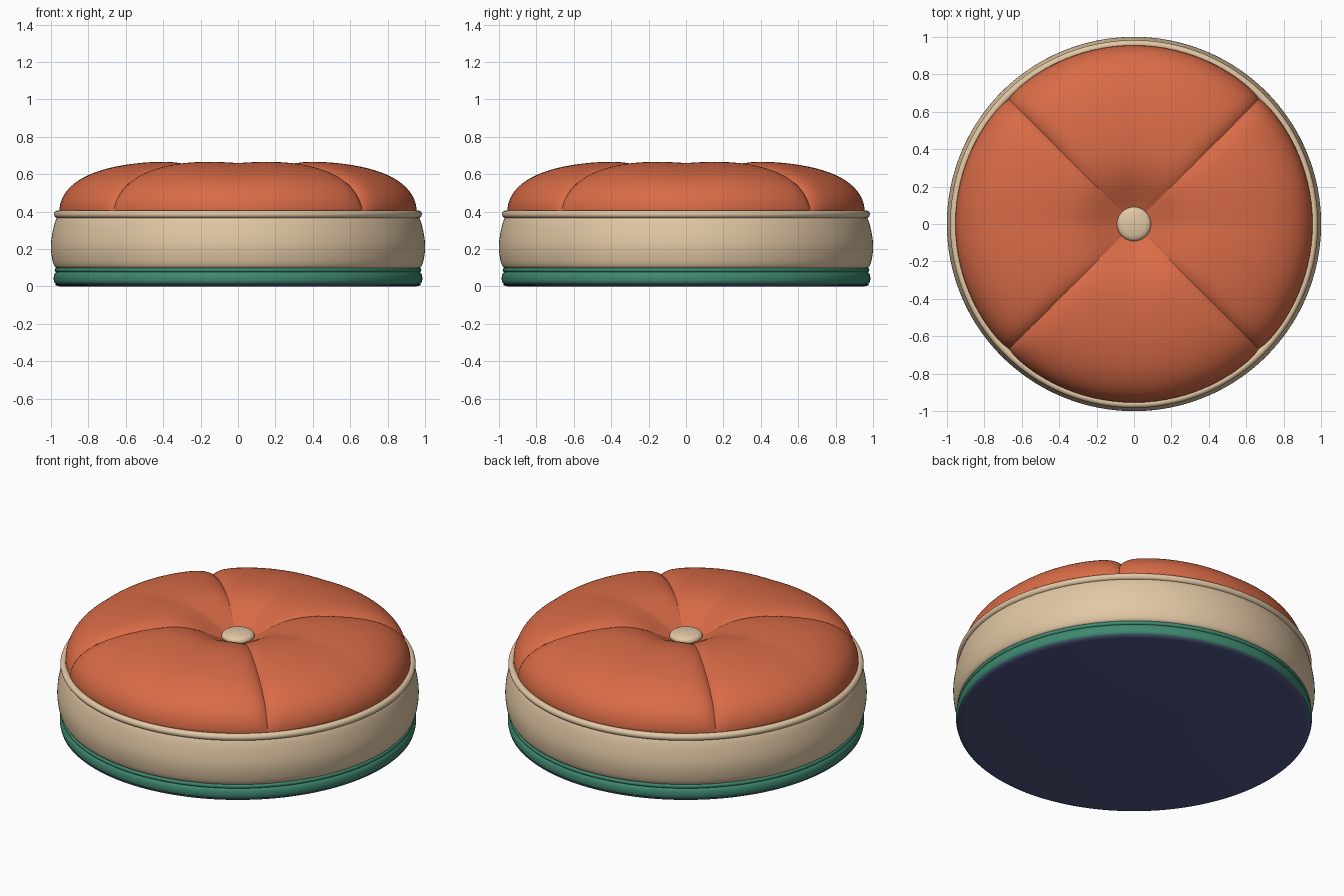
import bpy
import bmesh
from math import sin, cos, pi, exp

cube = bpy.data.objects.get("Cube")
if cube:
    bpy.data.objects.remove(cube, do_unlink=True)


def material(name, rgb):
    m = bpy.data.materials.new(name)
    m.use_nodes = True
    m.diffuse_color = (*rgb, 1)
    m.node_tree.nodes["Principled BSDF"].inputs["Base Color"].default_value = (*rgb, 1)
    return m


ORANGE = material("terracotta fabric", (0.69, 0.147, 0.062))
BEIGE = material("beige fabric", (0.76, 0.575, 0.375))
GREEN = material("green trim", (0.05, 0.25, 0.165))
NAVY = material("navy underside", (0.075, 0.094, 0.22))


def finish(name, bm, mat, angle):
    bmesh.ops.recalc_face_normals(bm, faces=bm.faces)
    mesh = bpy.data.meshes.new(name)
    bm.to_mesh(mesh)
    bm.free()
    mesh.materials.append(mat)
    obj = bpy.data.objects.new(name, mesh)
    bpy.context.collection.objects.link(obj)
    bpy.ops.object.select_all(action="DESELECT")
    bpy.context.view_layer.objects.active = obj
    obj.select_set(True)
    bpy.ops.object.shade_smooth_by_angle(angle=angle)
    return obj


def bridge(bm, rings):
    for a, b in zip(rings, rings[1:]):
        for i in range(len(a)):
            j = (i + 1) % len(a)
            bm.faces.new((a[i], a[j], b[j], b[i]))


def lathe(name, profile, mat, closed=False, segments=80, smooth=2):
    """Revolve (radius, height) points about the z axis."""
    bm = bmesh.new()
    rings = [[bm.verts.new((r * cos(2 * pi * i / segments), r * sin(2 * pi * i / segments), z))
              for i in range(segments)] for r, z in profile]
    if closed:
        bridge(bm, rings + rings[:1])
    else:
        bridge(bm, rings)
        bm.faces.new(rings[0])
        bm.faces.new(rings[-1])
    obj = finish(name, bm, mat, 1.2)
    if smooth:
        sub = obj.modifiers.new("rounding", "SUBSURF")
        sub.levels = sub.render_levels = smooth
    return obj


def piping(name, radius, height, thick, mat):
    pts = [(radius + thick * cos(pi * k / 6), height + thick * sin(pi * k / 6)) for k in range(12)]
    lathe(name, pts, mat, closed=True, smooth=1)


# Underside with a rounded lower edge, and the green base above it
lathe("underside", [(0.2, 0), (0.945, 0), (0.962, 0.002), (0.974, 0.007), (0.979, 0.012),
                    (0.2, 0.012)], NAVY, segments=160, smooth=0)
lathe("base", [(0.9, 0.011), (0.95, 0.011), (0.978, 0.011), (0.987, 0.03), (0.987, 0.055),
               (0.979, 0.077), (0.955, 0.084), (0.9, 0.085)], GREEN)
piping("base_piping", 0.969, 0.088, 0.013, GREEN)

# Bulging side band with its upper piping
lathe("side_band", [(0.9, 0.09), (0.968, 0.092), (0.987, 0.11), (0.998, 0.16), (1.003, 0.21),
                    (0.999, 0.26), (0.987, 0.32), (0.972, 0.37), (0.955, 0.385), (0.9, 0.385)], BEIGE)
piping("top_piping", 0.964, 0.386, 0.021, BEIGE)

# Tufted cushion: four petals divided by diagonal seams
RIM = 0.955
STEPS = 20
ROWS = 48


def petal_angle(k):
    s = k / STEPS
    a = pi / 4 * (1 - (1 - abs(s)) ** 1.6)
    return a if s > 0 else -a


def cushion_point(r, q, t):
    """Point at radius r on petal q, at angle t from the petal's middle."""
    crease = exp(-r * sin(pi / 4 - abs(t)) / 0.038)
    dome = 0.27 * max(0, 1 - (r / RIM) ** 4) ** 0.47
    dip = 0.135 * exp(-(r / 0.22) ** 2)
    seam = 0.032 * crease * min(1, 0.1 + r / 0.75)
    swell = 0.007 * sin(4 * abs(t)) * min(1, r / 0.4)
    z = max(0.385, 0.398 + dome - dip - seam + swell)
    r *= 1 - 0.012 * crease * (r / RIM) ** 4
    return r * cos(q + t), r * sin(q + t), z


bm = bmesh.new()
angles = [(q * pi / 2, petal_angle(k)) for q in range(4) for k in range(-STEPS, STEPS)]
rings = [[bm.verts.new((0.94 * cos(q + t), 0.94 * sin(q + t), 0.375)) for q, t in angles]]
for n in range(ROWS):
    r = RIM * cos(pi / 2 * n / ROWS)
    rings.append([bm.verts.new(cushion_point(r, q, t)) for q, t in angles])
bridge(bm, rings)
bm.faces.new(rings[-1])
finish("cushion_top", bm, ORANGE, 0.8)

# Centre button
lathe("button", [(0.02, 0.525), (0.08, 0.53), (0.094, 0.55), (0.09, 0.57), (0.07, 0.582),
                 (0.03, 0.587), (0.01, 0.588)], BEIGE, segments=32)
